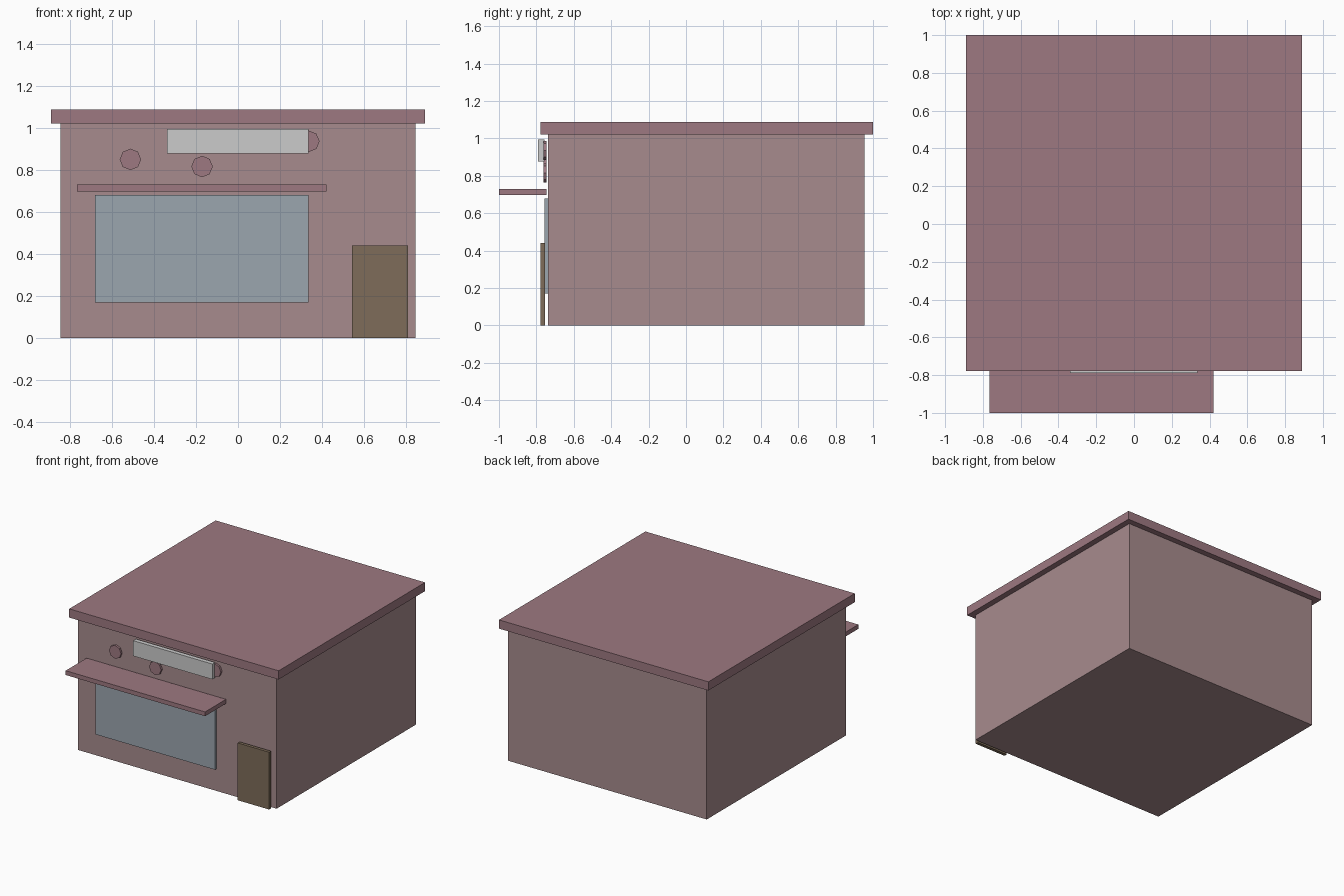
import bpy
from math import radians

if "Cube" in bpy.data.objects:
    bpy.data.objects.remove(bpy.data.objects["Cube"])


def material(name, rgb):
    m = bpy.data.materials.new(name)
    m.diffuse_color = (*rgb, 1)
    m.use_nodes = True
    m.node_tree.nodes["Principled BSDF"].inputs["Base Color"].default_value = m.diffuse_color
    return m


WALL = material("wall_pink", (0.39, 0.26, 0.27))
TRIM = material("roof_mauve", (0.34, 0.19, 0.22))
GLASS = material("glass_blue", (0.33, 0.38, 0.43))
WOOD = material("door_brown", (0.21, 0.15, 0.10))


def box(name, x, y, z, mat=None):
    """Box from (min, max) ranges on each axis."""
    spans = (x, y, z)
    bpy.ops.mesh.primitive_cube_add(size=1, location=[(a + b) / 2 for a, b in spans])
    ob = bpy.context.object
    ob.name = name
    ob.scale = [b - a for a, b in spans]
    bpy.ops.object.transform_apply(location=False, rotation=False, scale=True)
    if mat:
        ob.data.materials.append(mat)
    return ob


# Building body and overhanging flat roof
box("body", (-0.845, 0.845), (-0.738, 0.955), (0, 1.02), WALL)
box("roof", (-0.89, 0.89), (-0.778, 1.0), (1.02, 1.087), TRIM)

# Shop front: window, door, awning and blank sign board
box("window", (-0.68, 0.335), (-0.757, -0.738), (0.17, 0.68), GLASS)
box("door", (0.543, 0.81), (-0.779, -0.755), (0, 0.44), WOOD)
box("awning", (-0.765, 0.42), (-1.0, -0.746), (0.697, 0.73), TRIM)
box("sign_board", (-0.338, 0.335), (-0.79, -0.757), (0.877, 0.995))

# Octagonal wall discs
for i, (x, z) in enumerate([(-0.512, 0.85), (-0.171, 0.816), (0.337, 0.936)], 1):
    bpy.ops.mesh.primitive_cylinder_add(vertices=8, radius=0.051, depth=0.016,
                                        location=(x, -0.754, z),
                                        rotation=(radians(90), 0, 0))
    disc = bpy.context.object
    disc.name = f"wall_disc_{i}"
    disc.data.materials.append(TRIM)
